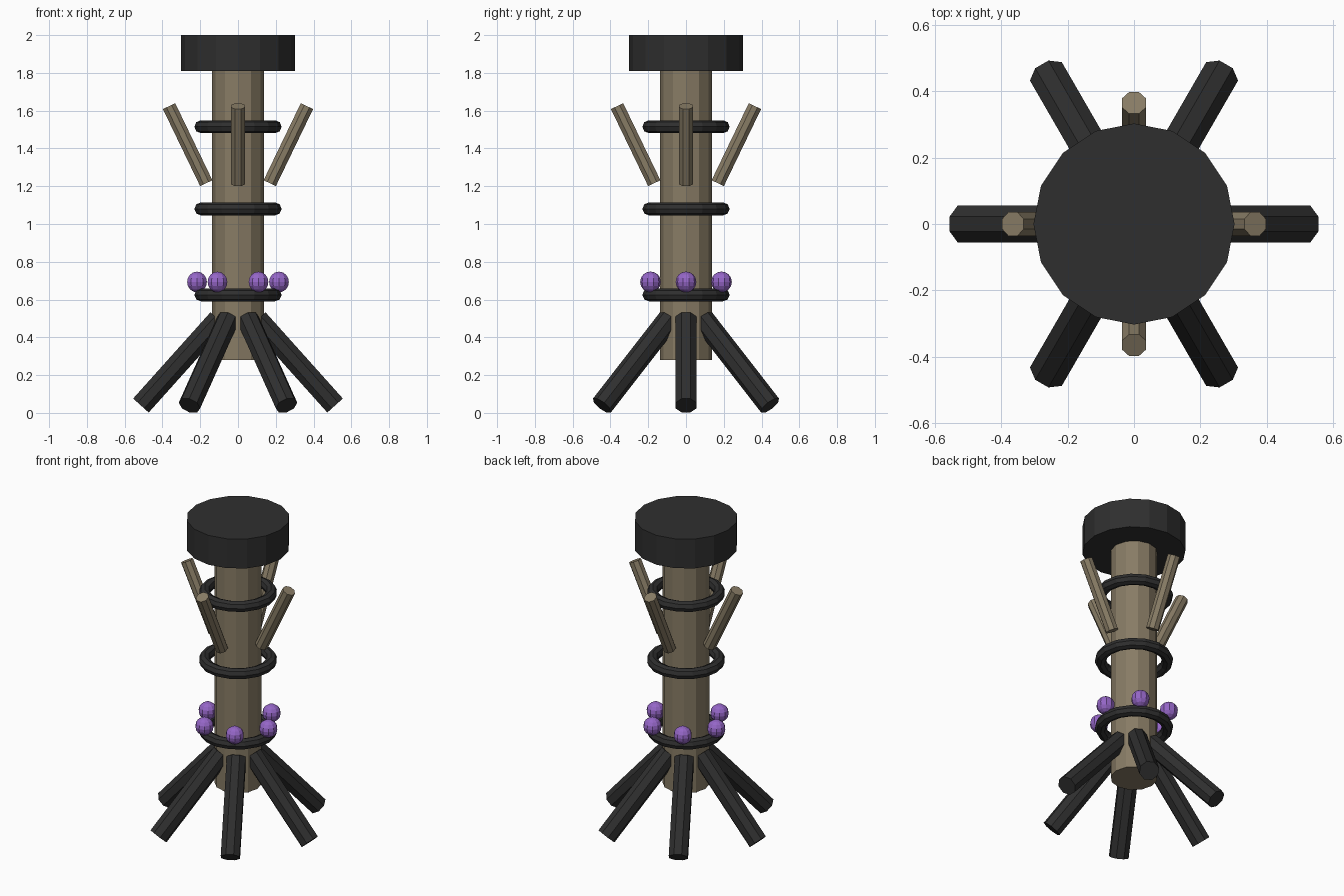
import bpy, math
from mathutils import Vector, Matrix

if "Cube" in bpy.data.objects:
    bpy.data.objects.remove(bpy.data.objects["Cube"])


def mat(name, rgb):
    m = bpy.data.materials.new(name)
    m.diffuse_color = (*rgb, 1)
    m.use_nodes = True
    m.node_tree.nodes["Principled BSDF"].inputs["Base Color"].default_value = m.diffuse_color
    return m


WOOD = mat("weathered wood", (0.245, 0.2, 0.13))
BLACK = mat("charcoal black", (0.028, 0.028, 0.028))
PURPLE = mat("purple", (0.30, 0.133, 0.57))


def finish(name, material):
    ob = bpy.context.object
    ob.name = name
    ob.data.materials.append(material)
    return ob


def column(name, radius, z0, z1, sides, material):
    bpy.ops.mesh.primitive_cylinder_add(vertices=sides, radius=radius, depth=z1 - z0,
                                        location=(0, 0, (z0 + z1) / 2))
    return finish(name, material)


def rod(name, radius, start, end, angle, material):
    """Eight-sided rod between two (distance, height) points, turned about z."""
    a, b = Vector((start[0], 0, start[1])), Vector((end[0], 0, end[1]))
    axis = b - a
    bpy.ops.mesh.primitive_cylinder_add(vertices=8, radius=radius, depth=axis.length)
    ob = finish(name, material)
    tilt = math.atan2(axis.x, axis.z)
    ob.matrix_world = (Matrix.Rotation(angle, 4, 'Z')
                       @ Matrix.Translation((a + b) / 2)
                       @ Matrix.Rotation(tilt, 4, 'Y')
                       @ Matrix.Rotation(math.pi / 8, 4, 'Z'))


# Trunk and cap
column("trunk", 0.138, 0.28, 1.815, 12, WOOD)
column("cap", 0.303, 1.81, 2.0, 16, BLACK)

# Bands standing slightly off the trunk
for i, z in enumerate((0.625, 1.08, 1.515)):
    bpy.ops.mesh.primitive_torus_add(major_segments=16, minor_segments=8,
                                     major_radius=0.197, minor_radius=0.034,
                                     location=(0, 0, z))
    finish(f"band_{i + 1}", BLACK)

# Six splayed root legs and six beads above the lowest band
for i in range(6):
    t = i * math.pi / 3
    rod(f"root_leg_{i + 1}", 0.06, (0.105, 0.495), (0.514, 0.039), t, BLACK)
    bpy.ops.mesh.primitive_uv_sphere_add(segments=10, ring_count=8, radius=0.055,
                                         location=(0.217 * math.cos(t), 0.217 * math.sin(t), 0.693))
    finish(f"bead_{i + 1}", PURPLE)

# Four upward branches
for i in range(4):
    rod(f"branch_{i + 1}", 0.039, (0.168, 1.216), (0.365, 1.624), i * math.pi / 2, WOOD)
